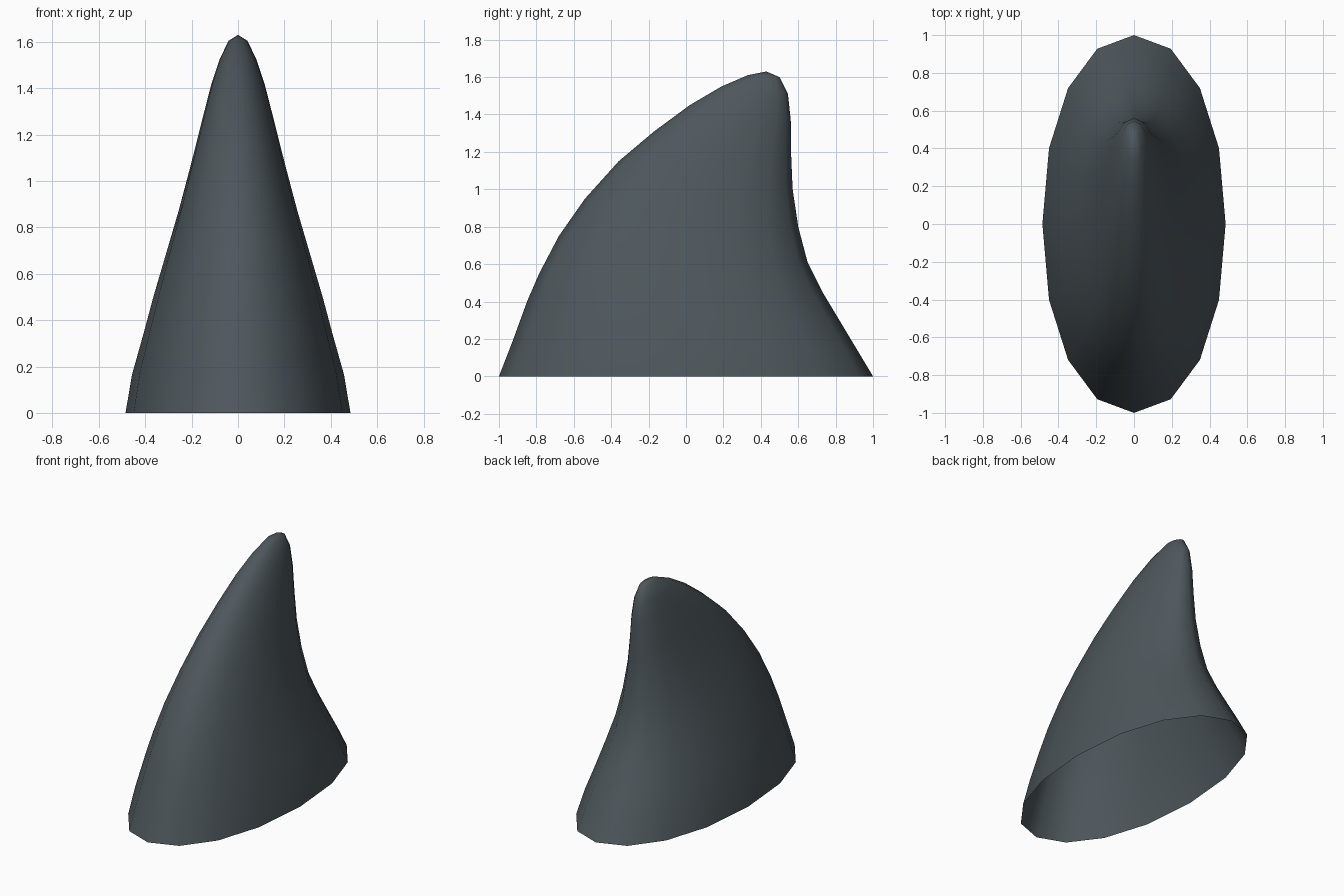
import bpy, bmesh, math

if "Cube" in bpy.data.objects:
    bpy.data.objects.remove(bpy.data.objects["Cube"])

SIDES = 16
# Rings up the fin: front y, front z, back y, back z, half width
RINGS = [
    (-1.00, 0.00, 1.00, 0.00, 0.485),
    (-0.93, 0.18, 0.91, 0.15, 0.457),
    (-0.85, 0.40, 0.82, 0.30, 0.405),
    (-0.785, 0.55, 0.73, 0.45, 0.365),
    (-0.68, 0.75, 0.65, 0.61, 0.312),
    (-0.54, 0.95, 0.60, 0.80, 0.255),
    (-0.36, 1.15, 0.57, 1.00, 0.202),
    (-0.17, 1.31, 0.562, 1.19, 0.158),
    (0.02, 1.45, 0.56, 1.37, 0.117),
    (0.19, 1.55, 0.545, 1.51, 0.077),
    (0.33, 1.61, 0.50, 1.60, 0.040),
]
TIP = (0.0, 0.43, 1.63)


def rounded(v):
    # Slightly fuller than an ellipse
    return math.copysign(abs(v) ** 0.95, v) if abs(v) > 1e-6 else 0.0


# Fin: open-bottomed shell lofted through the rings to the tip
bm = bmesh.new()
loops = []
for fy, fz, by, bz, w in RINGS:
    loop = []
    for k in range(SIDES):
        a = 2 * math.pi * k / SIDES
        s = rounded(math.sin(a))
        t = (s + 1) / 2
        loop.append(bm.verts.new((w * rounded(math.cos(a)),
                                  fy + (by - fy) * t, fz + (bz - fz) * t)))
    loops.append(loop)
for lo, hi in zip(loops, loops[1:]):
    for k in range(SIDES):
        n = (k + 1) % SIDES
        bm.faces.new((lo[k], lo[n], hi[n], hi[k]))
tip = bm.verts.new(TIP)
for k in range(SIDES):
    bm.faces.new((loops[-1][k], loops[-1][(k + 1) % SIDES], tip))
for f in bm.faces:
    f.smooth = True

mesh = bpy.data.meshes.new("fin")
bm.to_mesh(mesh)
bm.free()
fin = bpy.data.objects.new("fin", mesh)
bpy.context.collection.objects.link(fin)

# Slate grey skin
mat = bpy.data.materials.new("slate grey")
mat.diffuse_color = (0.075, 0.095, 0.107, 1)
mat.use_nodes = True
mat.node_tree.nodes["Principled BSDF"].inputs["Base Color"].default_value = mat.diffuse_color
mesh.materials.append(mat)
